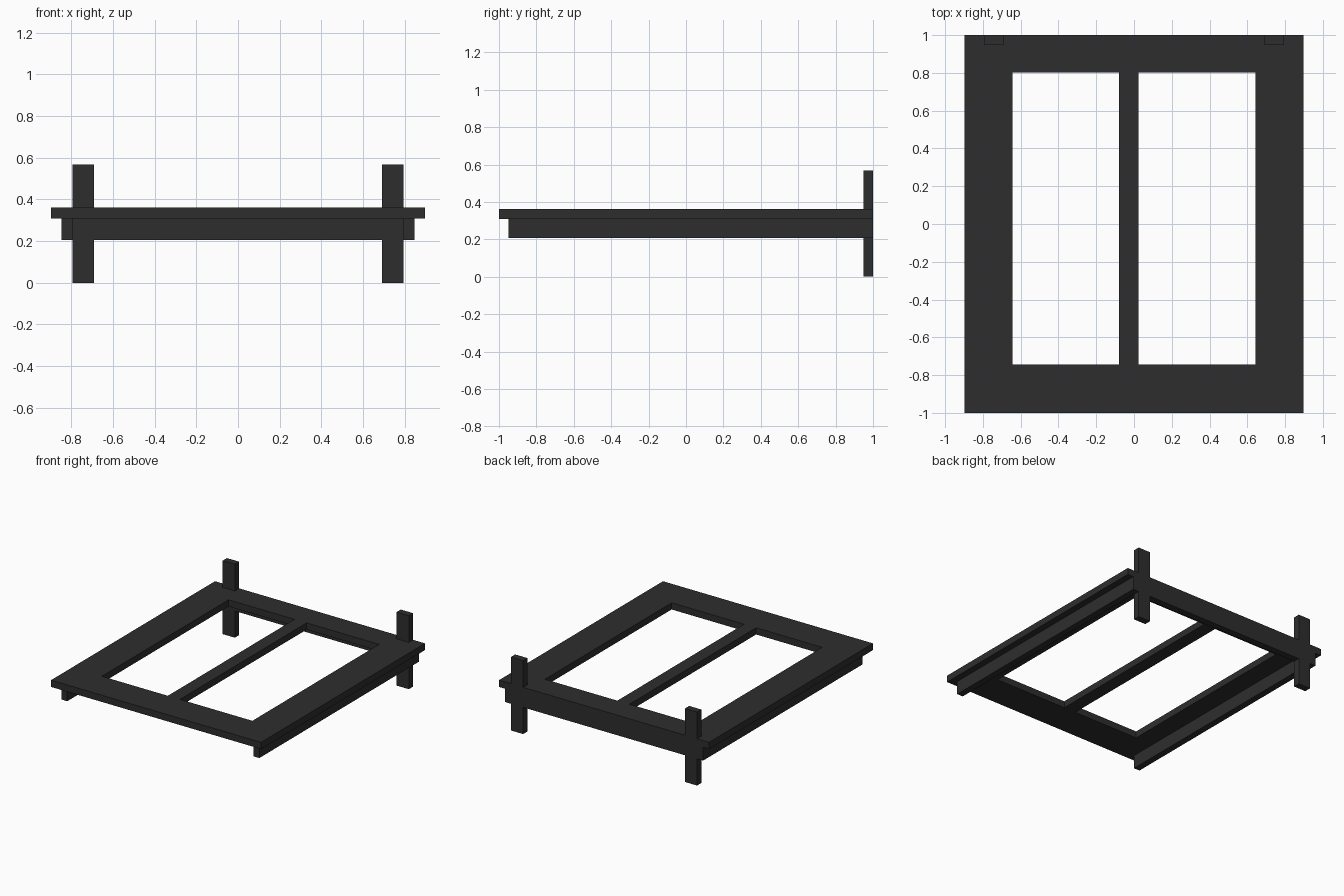
import bpy
import bmesh

if "Cube" in bpy.data.objects:
    bpy.data.objects.remove(bpy.data.objects["Cube"], do_unlink=True)

# Single dark colour
COLOUR = (0.027, 0.027, 0.027, 1.0)
dark = bpy.data.materials.new("charcoal")
dark.use_nodes = True
dark.diffuse_color = COLOUR
bsdf = next(n for n in dark.node_tree.nodes if n.type == 'BSDF_PRINCIPLED')
bsdf.inputs["Base Color"].default_value = COLOUR

# Shared heights
RAIL_BOTTOM, TOP_BOTTOM, TOP, POST_TOP = 0.206, 0.309, 0.361, 0.567


def add_object(name, bm):
    bmesh.ops.recalc_face_normals(bm, faces=bm.faces)
    mesh = bpy.data.meshes.new(name)
    bm.to_mesh(mesh)
    bm.free()
    mesh.materials.append(dark)
    obj = bpy.data.objects.new(name, mesh)
    bpy.context.collection.objects.link(obj)
    return obj


def box(name, x, y, z):
    """Box spanning the given (low, high) ranges."""
    bm = bmesh.new()
    bmesh.ops.create_cube(bm, size=1)
    for v in bm.verts:
        v.co = [r[0] if c < 0 else r[1] for c, r in zip(v.co, (x, y, z))]
    return add_object(name, bm)


def window_frame(name, xs, ys, z):
    """Slab on a grid of cut lines, leaving the odd inner cells open."""
    bm = bmesh.new()
    grid = [[bm.verts.new((x, y, z[0])) for x in xs] for y in ys]
    for j in range(len(ys) - 1):
        for i in range(len(xs) - 1):
            if not (i % 2 and j % 2):
                bm.faces.new((grid[j][i], grid[j][i + 1],
                              grid[j + 1][i + 1], grid[j + 1][i]))
    ext = bmesh.ops.extrude_face_region(bm, geom=bm.faces[:], use_keep_orig=True)
    raised = [g for g in ext["geom"] if isinstance(g, bmesh.types.BMVert)]
    bmesh.ops.translate(bm, verts=raised, vec=(0, 0, z[1] - z[0]))
    return add_object(name, bm)


# Flat top frame with two openings and an off-centre divider
window_frame("top_frame",
             (-0.897, -0.643, -0.079, 0.024, 0.643, 0.897),
             (-1.0, -0.743, 0.803, 1.0),
             (TOP_BOTTOM, TOP))

# Rail along the back edge
box("back_rail", (-0.795, 0.795), (0.948, 1.0), (RAIL_BOTTOM, TOP_BOTTOM))

# Side rails and back posts, one of each per side
for side, s in (("left", 1), ("right", -1)):
    box(side + "_side_rail", sorted((s * 0.795, s * 0.846)), (-0.948, 1.0),
        (RAIL_BOTTOM, TOP_BOTTOM))
    box(side + "_back_post", sorted((s * 0.691, s * 0.795)), (0.948, 1.0),
        (0.0, POST_TOP))
